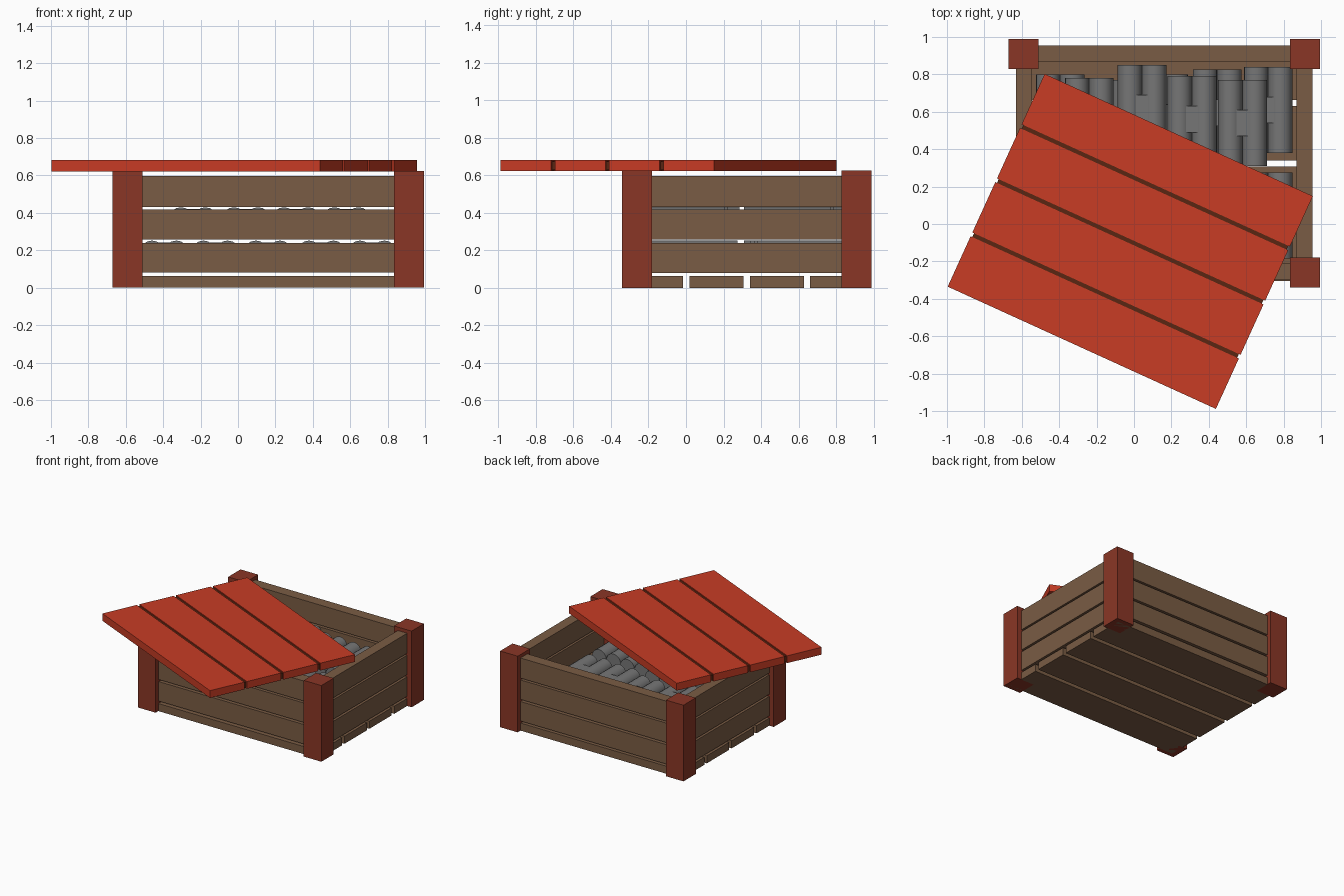
import bpy, math
from mathutils import Matrix, Vector

if "Cube" in bpy.data.objects:
    bpy.data.objects.remove(bpy.data.objects["Cube"])


def material(name, rgb):
    m = bpy.data.materials.new(name)
    m.diffuse_color = (*rgb, 1)
    m.use_nodes = True
    m.node_tree.nodes["Principled BSDF"].inputs["Base Color"].default_value = m.diffuse_color
    return m


RED = material("red paint", (0.578, 0.045, 0.018))
POST = material("dark red wood", (0.254, 0.037, 0.019))
WOOD = material("brown wood", (0.195, 0.107, 0.058))
GAP = material("dark gap brown", (0.10, 0.019, 0.006))
GREY = material("grey metal", (0.181, 0.181, 0.181))


def box(name, x, y, z, mat, turn=None):
    """Box from (min, max) ranges, optionally moved by a matrix."""
    bpy.ops.mesh.primitive_cube_add(size=1)
    o = bpy.context.object
    o.name = name
    size = [r[1] - r[0] for r in (x, y, z)]
    mid = Vector([(r[0] + r[1]) / 2 for r in (x, y, z)])
    o.data.transform(Matrix.Translation(mid) @ Matrix.Diagonal((*size, 1)))
    if turn:
        o.matrix_world = turn
    o.data.materials.append(mat)
    return o


# Corner posts
for px in (-0.67, 0.835):
    for py in (-0.34, 0.83):
        box("corner_post", (px, px + 0.16), (py, py + 0.16), (0, 0.625), POST)

# Wall planks, three high on every side
for z in ((0.08, 0.24), (0.257, 0.417), (0.432, 0.597)):
    for y in ((-0.30, -0.21), (0.865, 0.955)):
        box("long_wall_plank", (-0.56, 0.88), y, z, WOOD)
    for x in ((-0.63, -0.545), (0.87, 0.955)):
        box("short_wall_plank", x, (-0.25, 0.90), z, WOOD)

# Floor boards
for i in range(4):
    y = -0.305 + i * 0.3225
    box("floor_board", (-0.63, 0.955), (y, y + 0.29), (0, 0.062), WOOD)

# Loose lid, turned: planks with recessed dark strips between
turn = Matrix.Translation((-0.02, -0.093, 0)) @ Matrix.Rotation(math.radians(-24.5), 4, 'Z')
for i in range(4):
    y = -0.625 + i * 0.318
    box("lid_plank", (-0.788, 0.788), (y, y + 0.296), (0.622, 0.682), RED, turn)
    if i < 3:
        box("lid_gap_strip", (-0.778, 0.778), (y + 0.29, y + 0.322),
            (0.628, 0.674), GAP, turn)


def twin_tube(x, y_back, z):
    """Two lying tubes side by side, joined by a block in the middle."""
    r, length = 0.065, 0.46
    cy = y_back - length / 2
    for dx in (0, 2 * r):
        bpy.ops.mesh.primitive_cylinder_add(vertices=16, radius=r, depth=length,
                                            location=(x + r + dx, cy, z),
                                            rotation=(math.pi / 2, 0, 0))
        o = bpy.context.object
        o.name = "tube"
        o.data.materials.append(GREY)
        bpy.ops.object.shade_smooth_by_angle(angle=math.radians(40))
    box("tube_joiner", (x + r, x + 3 * r), (cy - 0.07, cy + 0.07),
        (z - 0.055, z + 0.055), GREY)


# Contents: two layers, a back and a front row each
upper = [(-0.37, 0.78), (-0.087, 0.85), (0.18, 0.79), (0.45, 0.77)]
lower = [(-0.525, 0.80), (-0.25, 0.77), (0.03, 0.80), (0.315, 0.825), (0.587, 0.84)]
for layer, z in ((upper, 0.365), (lower, 0.187)):
    for x, y_back in layer:
        twin_tube(x, y_back, z)
        twin_tube(x, y_back - 0.565, z)
